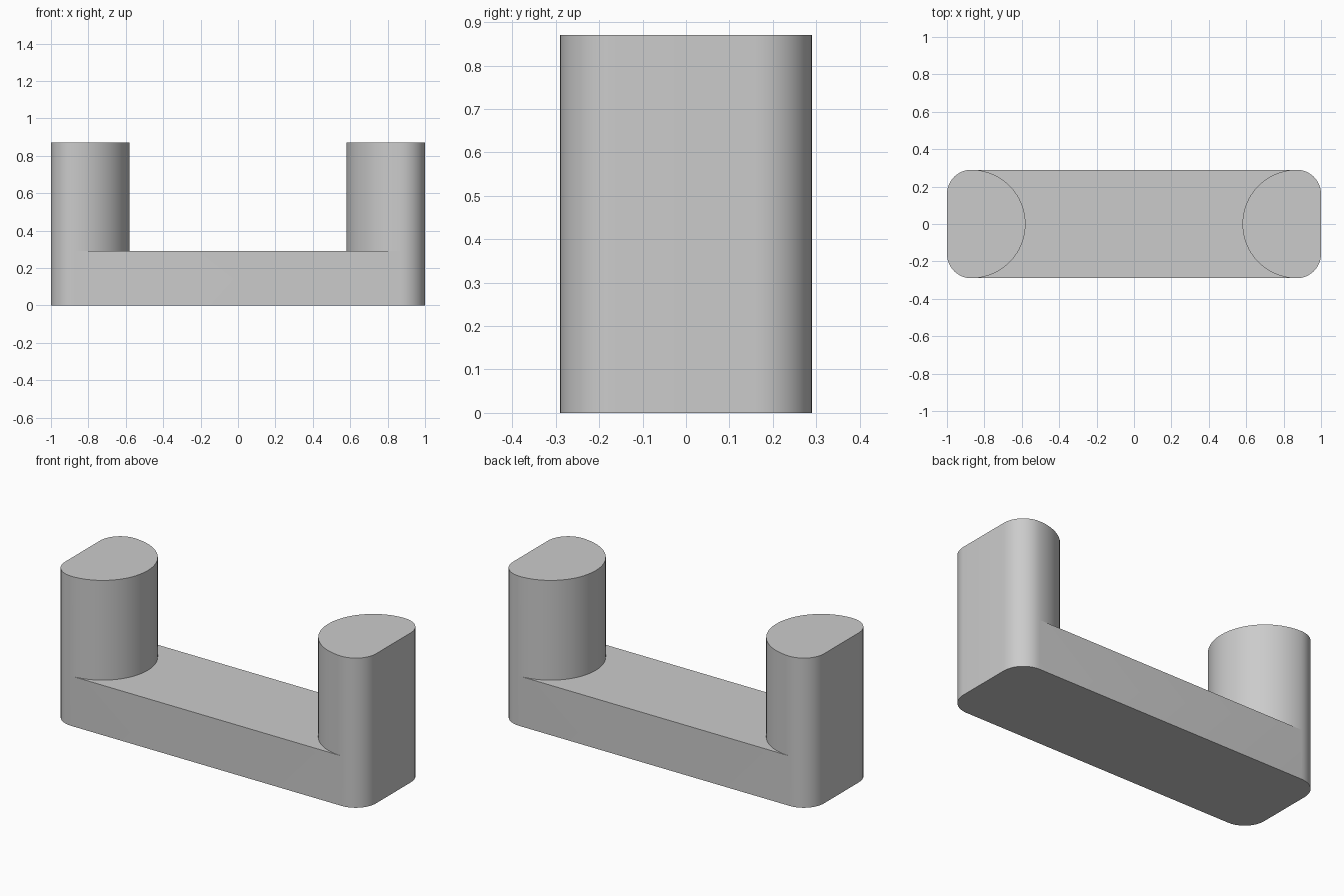
import bpy, bmesh, math

if "Cube" in bpy.data.objects:
    bpy.data.objects.remove(bpy.data.objects["Cube"])

L, W = 1.0, 0.29          # half length, half width
DECK, TOP = 0.29, 0.87    # heights of the bar and of the posts
R = 0.13                  # outer corner radius


def arc(cx, cy, r, a0, a1, n):
    return [(cx + r * math.cos(math.radians(a0 + (a1 - a0) * i / n)),
             cy + r * math.sin(math.radians(a0 + (a1 - a0) * i / n))) for i in range(n + 1)]


# Right end outline: rounded outer corners, half-round inner side
outer = arc(L - R, -W + R, R, -90, 0, 12) + arc(L - R, W - R, R, 0, 90, 12)
inner = arc(L - R, 0, W, 90, 270, 40)[1:-1]

bm = bmesh.new()


def ring(points, z, s):
    return [bm.verts.new((s * x, s * y, z)) for x, y in points]


def walls(low, high):
    for i in range(len(low) - 1):
        bm.faces.new((low[i], low[i + 1], high[i + 1], high[i]))


ends = []
for s in (1, -1):         # left end is the right end turned half round
    o0, o1, o2 = (ring(outer, z, s) for z in (0, DECK, TOP))
    i1, i2 = (ring(inner, z, s) for z in (DECK, TOP))
    walls(o0, o1)
    walls(o1, o2)
    # Inner post wall and post top
    walls([o1[-1]] + i1 + [o1[0]], [o2[-1]] + i2 + [o2[0]])
    bm.faces.new(o2 + i2)
    ends.append((o0, o1, i1))

# Bar: sides, underside and deck between the posts
(a0, a1, ai), (b0, b1, bi) = ends
walls([a0[-1], b0[0]], [a1[-1], b1[0]])
walls([b0[-1], a0[0]], [b1[-1], a1[0]])
bm.faces.new(a0 + b0)
n = len(ai)
right = [a1[-1]] + ai + [a1[0]]
left = ([b1[-1]] + bi + [b1[0]])[::-1]
for i in range(n + 1):    # lengthwise deck strips joining the two arcs
    bm.faces.new((right[i], right[i + 1], left[i + 1], left[i]))

bmesh.ops.recalc_face_normals(bm, faces=bm.faces)
mesh = bpy.data.meshes.new("pull_handle")
bm.to_mesh(mesh)
bm.free()
handle = bpy.data.objects.new("pull_handle", mesh)
bpy.context.collection.objects.link(handle)

grey = bpy.data.materials.new("light grey")
grey.diffuse_color = (0.6, 0.6, 0.6, 1)
grey.use_nodes = True
grey.node_tree.nodes["Principled BSDF"].inputs["Base Color"].default_value = grey.diffuse_color
mesh.materials.append(grey)

bpy.context.view_layer.objects.active = handle
handle.select_set(True)
bpy.ops.object.shade_smooth_by_angle(angle=math.radians(30))
